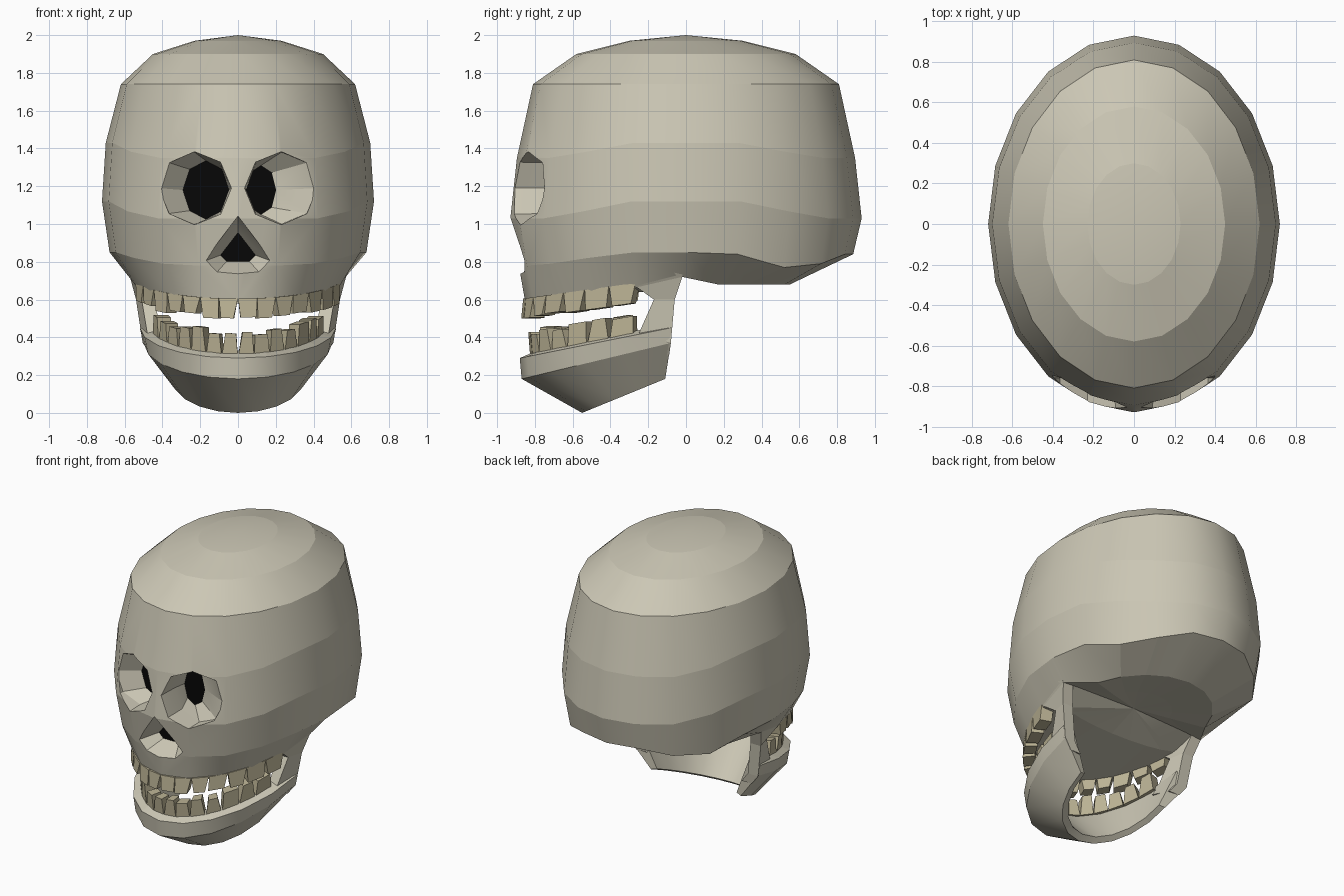
import bpy, bmesh, random
from math import sin, cos, pi, radians

if "Cube" in bpy.data.objects:
    bpy.data.objects.remove(bpy.data.objects["Cube"])

random.seed(4)

def material(name, rgb):
    m = bpy.data.materials.new(name)
    m.diffuse_color = (*rgb, 1)
    m.use_nodes = True
    m.node_tree.nodes["Principled BSDF"].inputs["Base Color"].default_value = m.diffuse_color
    return m

BONE = material("bone", (0.60, 0.57, 0.46))
TOOTH = material("tooth", (0.50, 0.45, 0.30))
DARK = material("dark", (0.002, 0.002, 0.002))

def loft(bm, rings):
    """Skin closed rings; one-point rings become fans, other ends are capped."""
    vs = [[bm.verts.new(p) for p in r] for r in rings]
    for a, b in zip(vs, vs[1:]):
        n = max(len(a), len(b))
        for i in range(n):
            j = (i + 1) % n
            if len(a) == 1:
                bm.faces.new((a[0], b[j], b[i]))
            elif len(b) == 1:
                bm.faces.new((a[i], a[j], b[0]))
            else:
                bm.faces.new((a[i], a[j], b[j], b[i]))
    for r in (vs[0], vs[-1]):
        if len(r) > 2:
            bm.faces.new(r)

def finish(name, bm, mat):
    bmesh.ops.recalc_face_normals(bm, faces=bm.faces)
    me = bpy.data.meshes.new(name)
    bm.to_mesh(me)
    bm.free()
    me.materials.append(mat)
    ob = bpy.data.objects.new(name, me)
    bpy.context.collection.objects.link(ob)
    return ob

def activate(ob):
    bpy.ops.object.select_all(action='DESELECT')
    ob.select_set(True)
    bpy.context.view_layer.objects.active = ob

def smooth(ob):
    """Smooth around the form, but keep the horizontal bands crisp."""
    activate(ob)
    bpy.ops.object.shade_smooth_by_angle(angle=radians(30))
    vs = ob.data.vertices
    for e in ob.data.edges:
        a, b = (vs[i].co for i in e.vertices)
        # above the brow only the level ring edges are bands
        limit = .4 if max(a.z, b.z) < 1.8 else .01
        if abs(a.z - b.z) < limit * (a - b).length:
            e.use_edge_sharp = True

def arc(t, rx, ry, z, cy=0.0):
    """Point on an ellipse; t = 0 faces the front."""
    return (rx * sin(t), cy - ry * cos(t), z)

# Cranium: 20-sided rings (z, rx, ry, dip at front and back)
N = 20
angles = [2 * pi * i / N for i in range(N)]

def dip(t):
    return min(1, max(0, (abs(cos(t)) - 0.35) / 0.4))

rings = [[(0, 0, 2.0)]]
for z, rx, ry, d in [(1.97, .23, .30, 0), (1.90, .45, .58, 0), (1.74, .62, .81, 0),
                     (1.43, .70, .895, .08), (1.12, .72, .93, .09)]:
    rings.append([arc(t, rx, ry, z - d * dip(t)) for t in angles])

# Lower rim, then upper jaw edge (front) and skull base (back), then palate and base centre
rim_z = [.78, .78, .79, .82, .85, .85, .84, .77, .79, .84, .84]
rim, base, inner = [], [], []
for i, t in enumerate(angles):
    k = min(i, N - i)
    rim.append(arc(t, .68, .885, rim_z[k]))
    if k <= 4:
        base.append(arc(t, .56, .85, .58 + .12 * (1 - cos(t))))
        inner.append((.46 * sin(t), -.12 - .10 * cos(t), .645))
    elif k == 5:
        base.append(arc(t, .57, .85, .72, -.02))
        inner.append((.44 * sin(t), -.02, .73))
    else:
        base.append(arc(t, .47, .55, .68))
        inner.append(arc(t, .24, .25, .71))
rings += [rim, base, inner, [(0, 0, .73)]]
bm = bmesh.new()
loft(bm, rings)
skull = finish("cranium", bm, BONE)

# Eye sockets and nose opening: tapering cutters plus dark hollows at their ends
def oval(cx, cz, rx, rz, y):
    return [(cx + rx * cos(i * pi / 4), y, cz + rz * sin(i * pi / 4)) for i in range(8)]

def nose(s, y):
    return [(x * s, y, .87 + (z - .87) * s)
            for x, z in [(0, 1.04), (.185, .80), (.12, .735), (-.12, .735), (-.185, .80)]]

def pit(name, sections):
    bm = bmesh.new()
    loft(bm, sections)
    cut = finish(name + "_cutter", bm, BONE)
    activate(skull)
    mod = skull.modifiers.new(name, 'BOOLEAN')
    mod.operation, mod.solver, mod.object = 'DIFFERENCE', 'EXACT', cut
    bpy.ops.object.modifier_apply(modifier=name)
    bpy.data.objects.remove(cut)
    bm = bmesh.new()
    bm.faces.new([bm.verts.new((x, y - .005, z)) for x, y, z in sections[-1]])
    finish(name + "_hollow", bm, DARK)

for side, s, cx, rx, rz in (("left", -1, .17, .122, .155), ("right", 1, .122, .08, .13)):
    pit(side + "_eye_socket", [oval(s * .23, 1.19, .20, .20, -1.05),
                               oval(s * .23, 1.19, .19, .19, -.76),
                               oval(s * cx, 1.18, rx, rz, -.65)])
pit("nose_opening", [nose(1.02, -1.0), nose(1.0, -.88), nose(.5, -.74)])
smooth(skull)

# Lower jaw: U-shaped sweep of a five-point section
sections = []
for k in range(-5, 6):
    t = radians(18 * k)
    r = 1 - cos(t)
    sections.append([arc(t, .52, .80, .29 + .16 * r, -.08),
                     arc(t, .50, .79, .18 + .19 * r, -.08),
                     arc(t, .35, .44, .00 + .18 * r, -.11),
                     arc(t, .31, .39, .03 + .16 * r, -.12),
                     arc(t, .43, .70, .33 + .14 * r, -.09)])
bm = bmesh.new()
loft(bm, sections)
smooth(finish("lower_jaw", bm, BONE))

# Jaw branches joining lower jaw to cranium: (front y, z, front x, back y, z, back x)
for side, s in (("left", -1), ("right", 1)):
    rows = []
    for yf, zf, xf, yb, zb, xb in [(-.27, .78, .59, 0, .84, .655), (-.26, .665, .535, -.02, .72, .572),
                                   (-.17, .60, .51, -.06, .60, .54), (-.25, .42, .48, -.08, .37, .505),
                                   (-.25, .34, .43, -.09, .30, .45)]:
        rows.append([(s * xf, yf, zf), (s * xb, yb, zb),
                     (s * (xb - .08), yb, zb), (s * (xf - .07), yf, zf)])
    bm = bmesh.new()
    loft(bm, rows)
    smooth(finish(side + "_jaw_branch", bm, BONE))

# Teeth: uneven tapered blocks along each arch
def teeth(name, rx, ry, cy, z0, rise, height, span, n=14):
    bm = bmesh.new()
    step = radians(2 * span) / n
    for i in range(n):
        t = -radians(span) + (i + .5) * step
        tip = height * random.uniform(.8, 1.12)
        lean = random.uniform(-.1, .1) * step
        width = random.uniform(.28, .44)
        blocks = []
        for w, dz, grow in ((.49, -.25 * height, 0), (width, tip, .01)):
            ring = []
            for a, inset in ((-w, 0), (w, 0), (w, .08), (-w, .08)):
                u = t + a * step + (lean if grow else 0)
                z = z0 + rise * (1 - cos(u)) + dz
                ring.append(arc(u, rx - inset, ry + grow - inset, z, cy))
            blocks.append(ring)
        loft(bm, blocks)
    finish(name, bm, TOOTH)

teeth("upper_teeth", .57, .862, 0, .585, .12, -.08, 72)
teeth("lower_teeth", .47, .755, -.07, .325, .13, .105, 74)
